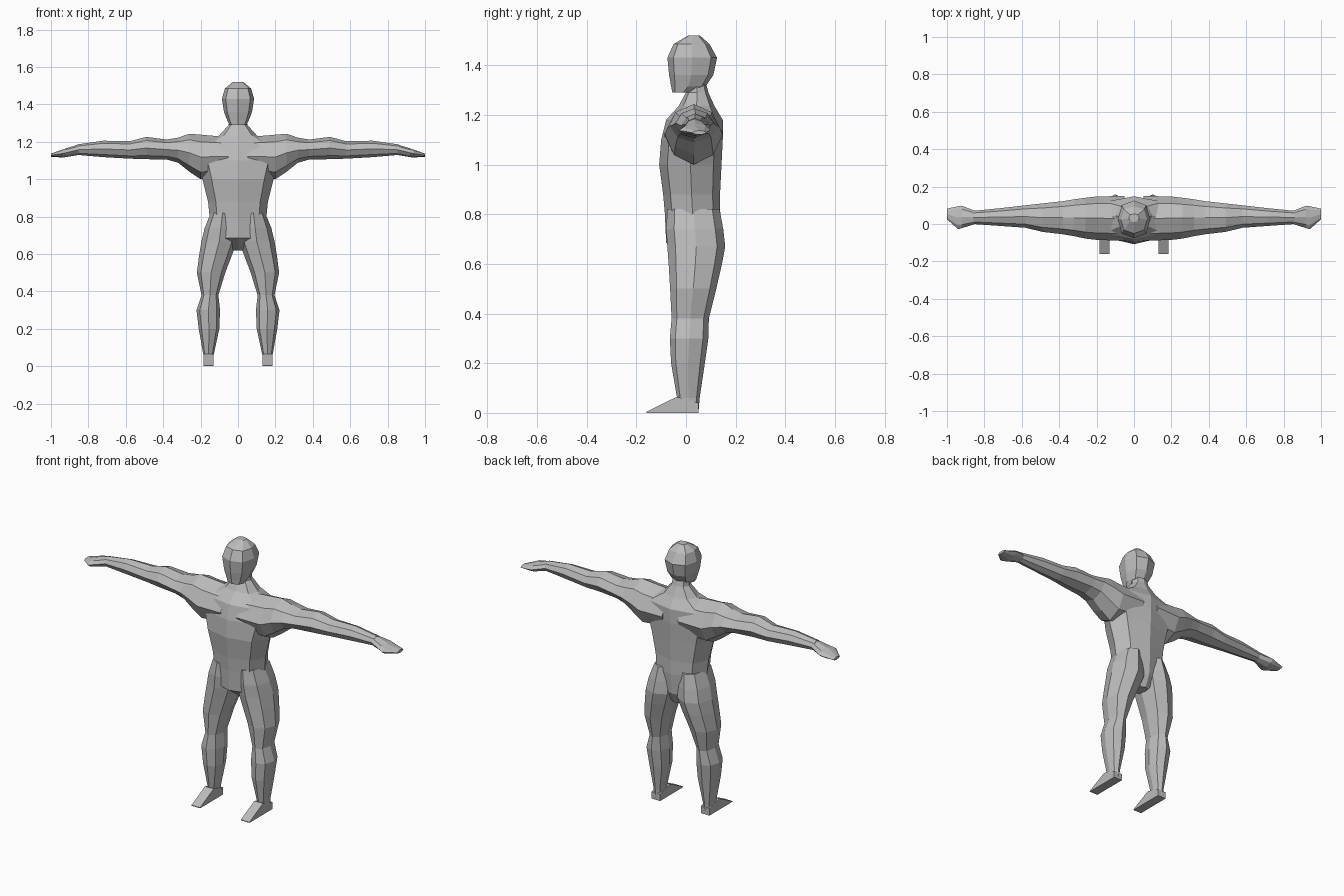
import bpy, bmesh

mat = bpy.data.materials.new("plain grey")
mat.diffuse_color = (0.5, 0.5, 0.5, 1)


def octagon(a0, a1, b0, b1, k):
    """Eight points in the box a0..a1, b0..b1; k sets how square the corners are."""
    ca, cb, ra, rb = (a0 + a1) / 2, (b0 + b1) / 2, (a1 - a0) / 2, (b1 - b0) / 2
    unit = [(1, 0), (k, k), (0, 1), (-k, k), (-1, 0), (-k, -k), (0, -1), (k, -k)]
    return [(ca + u * ra, cb + v * rb) for u, v in unit]


def make(name, rings):
    """Skin a list of equal-sized rings, with end caps."""
    bm = bmesh.new()
    loops = [[bm.verts.new(p) for p in r] for r in rings]
    for a, b in zip(loops, loops[1:]):
        n = len(a)
        for i in range(n):
            bm.faces.new((a[i], a[(i + 1) % n], b[(i + 1) % n], b[i]))
    bm.faces.new(loops[0])
    bm.faces.new(loops[-1])
    bmesh.ops.recalc_face_normals(bm, faces=bm.faces)
    me = bpy.data.meshes.new(name)
    bm.to_mesh(me)
    bm.free()
    me.materials.append(mat)
    ob = bpy.data.objects.new(name, me)
    bpy.context.collection.objects.link(ob)
    return ob


def upright(stations, k):
    """Stations (z, x0, x1, y0, y1) stacked along z."""
    return [[(x, y, s[0]) for x, y in octagon(*s[1:], k)] for s in stations]


def flip(rings, s):
    return [[(s * x, y, z) for x, y, z in r] for r in rings]


# torso with neck: z, half width, front, back
torso = [(0.62, 0.03, 0.01, 0.10), (0.685, 0.13, -0.08, 0.13), (0.80, 0.152, -0.085, 0.138),
         (0.88, 0.16, -0.092, 0.137), (1.00, 0.19, -0.108, 0.143), (1.10, 0.22, -0.10, 0.148),
         (1.18, 0.21, -0.08, 0.148), (1.235, 0.10, -0.03, 0.115), (1.29, 0.05, 0.0, 0.09),
         (1.33, 0.045, 0.0, 0.08)]
make("torso", upright([(z, -w, w, f, b) for z, w, f, b in torso], 0.74))

# head
head = [(1.29, 0.045, -0.055, 0.03), (1.315, 0.058, -0.06, 0.08), (1.36, 0.075, -0.068, 0.11),
        (1.43, 0.086, -0.075, 0.125), (1.485, 0.07, -0.05, 0.095), (1.52, 0.028, 0.01, 0.055)]
make("head", upright([(z, -w, w, f, b) for z, w, f, b in head], 0.76))

# arm stations: x, front, back, bottom, top
arm = [(0.05, -0.09, 0.15, 1.02, 1.225), (0.20, -0.085, 0.147, 1.00, 1.238),
       (0.26, -0.078, 0.14, 1.04, 1.243), (0.32, -0.065, 0.132, 1.088, 1.222),
       (0.38, -0.055, 0.122, 1.105, 1.212), (0.49, -0.042, 0.11, 1.107, 1.226),
       (0.58, -0.02, 0.10, 1.11, 1.203), (0.72, -0.01, 0.084, 1.118, 1.206),
       (0.86, 0.0, 0.07, 1.13, 1.186)]
hand = [(0.85, 0.0, 0.07, 1.13, 1.186), (0.92, -0.022, 0.098, 1.118, 1.165),
        (0.94, -0.028, 0.095, 1.116, 1.158), (1.00, 0.025, 0.082, 1.12, 1.137)]

# leg stations: z, inner x, outer x, front, back
leg = [(0.0, 0.13, 0.185, -0.04, 0.05), (0.06, 0.13, 0.185, -0.036, 0.055),
       (0.20, 0.10, 0.21, -0.06, 0.076), (0.30, 0.096, 0.222, -0.065, 0.09),
       (0.38, 0.105, 0.195, -0.058, 0.092), (0.50, 0.068, 0.22, -0.064, 0.122),
       (0.60, 0.03, 0.207, -0.07, 0.145), (0.67, 0.005, 0.195, -0.075, 0.158),
       (0.74, 0.005, 0.178, -0.08, 0.15), (0.82, 0.02, 0.145, -0.075, 0.135)]

# foot: wedge rings running from heel to toe
foot = [[(0.13, y, 0), (0.185, y, 0), (0.185, y, h), (0.13, y, h)]
        for y, h in ((0.05, 0.04), (-0.037, 0.065), (-0.16, 0.004))]

for side, s in (("left", 1), ("right", -1)):
    for name, part in (("arm", arm), ("hand", hand)):
        rings = [[(a[0], y, z) for y, z in octagon(*a[1:], 0.68)] for a in part]
        make(f"{side}_{name}", flip(rings, s))
    make(f"{side}_leg", flip(upright(leg, 0.72), s))
    make(f"{side}_foot", flip(foot, s))
